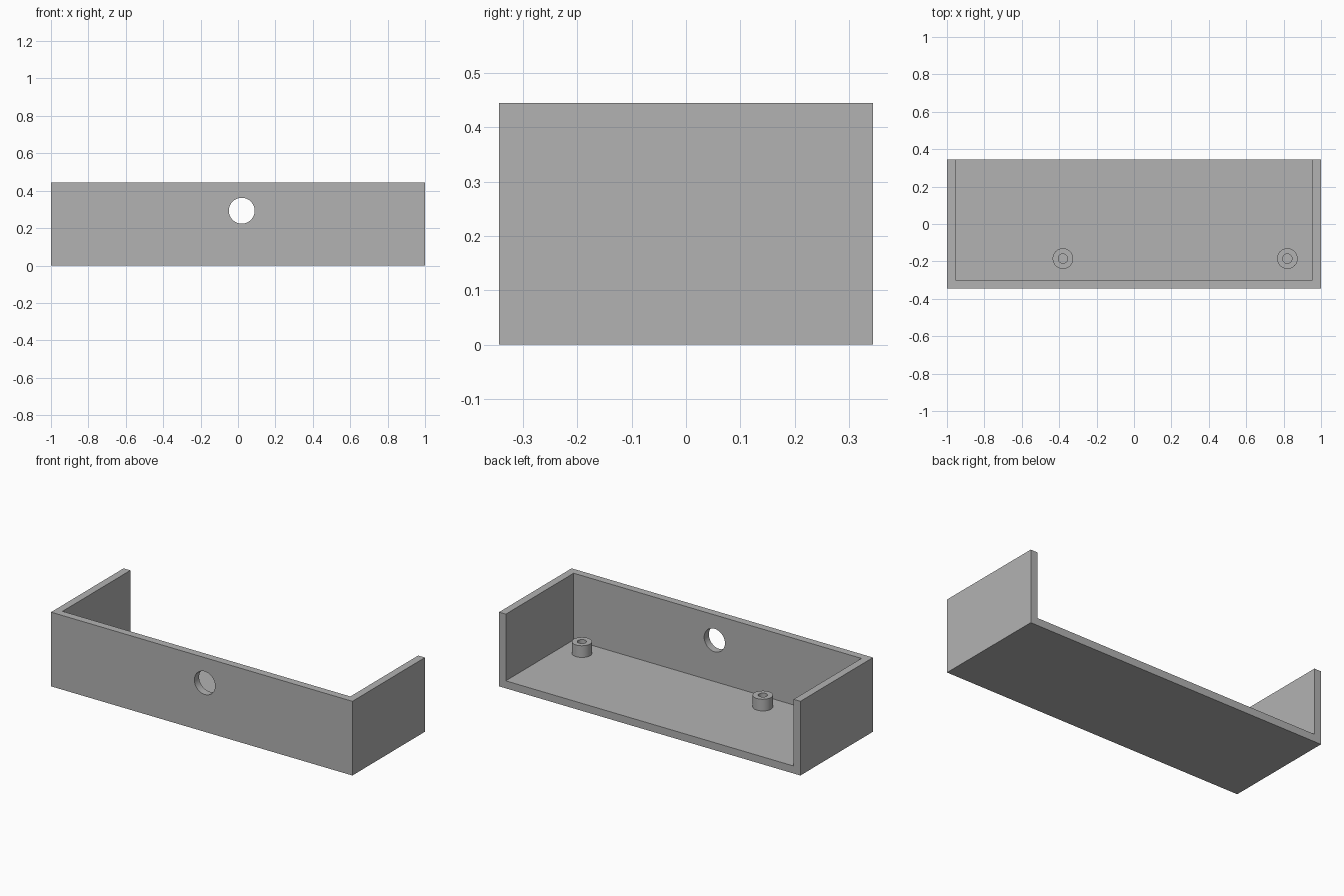
import bpy
import math

WIDTH, DEPTH, HEIGHT, WALL = 2.0, 0.688, 0.445, 0.045

default_cube = bpy.data.objects.get("Cube")
if default_cube:
    bpy.data.objects.remove(default_cube, do_unlink=True)

grey = bpy.data.materials.new("plain_grey")
grey.use_nodes = True
grey.diffuse_color = (0.448, 0.448, 0.448, 1)
grey.node_tree.nodes["Principled BSDF"].inputs["Base Color"].default_value = grey.diffuse_color


def finish(name):
    obj = bpy.context.object
    obj.name = name
    obj.data.materials.append(grey)
    return obj


def box(name, low, high):
    centre = [(a + b) / 2 for a, b in zip(low, high)]
    bpy.ops.mesh.primitive_cube_add(size=1, location=centre)
    obj = finish(name)
    obj.scale = [b - a for a, b in zip(low, high)]
    bpy.ops.object.transform_apply(location=False, rotation=False, scale=True)
    return obj


def cylinder(name, radius, length, centre, tilt=0.0):
    bpy.ops.mesh.primitive_cylinder_add(vertices=48, radius=radius, depth=length,
                                        location=centre, rotation=(tilt, 0, 0))
    return finish(name)


def cut(target, cutter):
    """Subtract the cutter from the target, then discard the cutter."""
    cutter.hide_render = True
    bpy.ops.object.select_all(action="DESELECT")
    target.select_set(True)
    bpy.context.view_layer.objects.active = target
    mod = target.modifiers.new("cut", "BOOLEAN")
    mod.operation = "DIFFERENCE"
    mod.solver = "EXACT"
    mod.object = cutter
    bpy.ops.object.modifier_apply(modifier=mod.name)
    bpy.data.objects.remove(cutter, do_unlink=True)


def smooth(obj):
    bpy.ops.object.select_all(action="DESELECT")
    obj.select_set(True)
    bpy.context.view_layer.objects.active = obj
    bpy.ops.object.shade_smooth_by_angle(angle=math.radians(30))


# Tray: floor, front wall and two side walls, open at the top and back
half_x, half_y = WIDTH / 2, DEPTH / 2
tray = box("tray", (-half_x, -half_y, 0), (half_x, half_y, HEIGHT))
cut(tray, box("cavity_cutter", (-half_x + WALL, -half_y + WALL, WALL),
              (half_x - WALL, half_y + WALL, HEIGHT + WALL)))

# Round opening through the front wall
cut(tray, cylinder("opening_cutter", 0.069, WALL * 4, (0.02, -half_y, 0.293), math.pi / 2))
smooth(tray)

# Screw posts standing on the floor, with a pilot hole down to the floor
POST_HEIGHT = 0.07
for name, x in (("right_screw_post", -0.38), ("left_screw_post", 0.82)):
    centre = (x, -0.185, WALL + POST_HEIGHT / 2)
    post = cylinder(name, 0.055, POST_HEIGHT, centre)
    cut(post, cylinder("pilot_cutter", 0.025, POST_HEIGHT * 2, centre))
    smooth(post)
